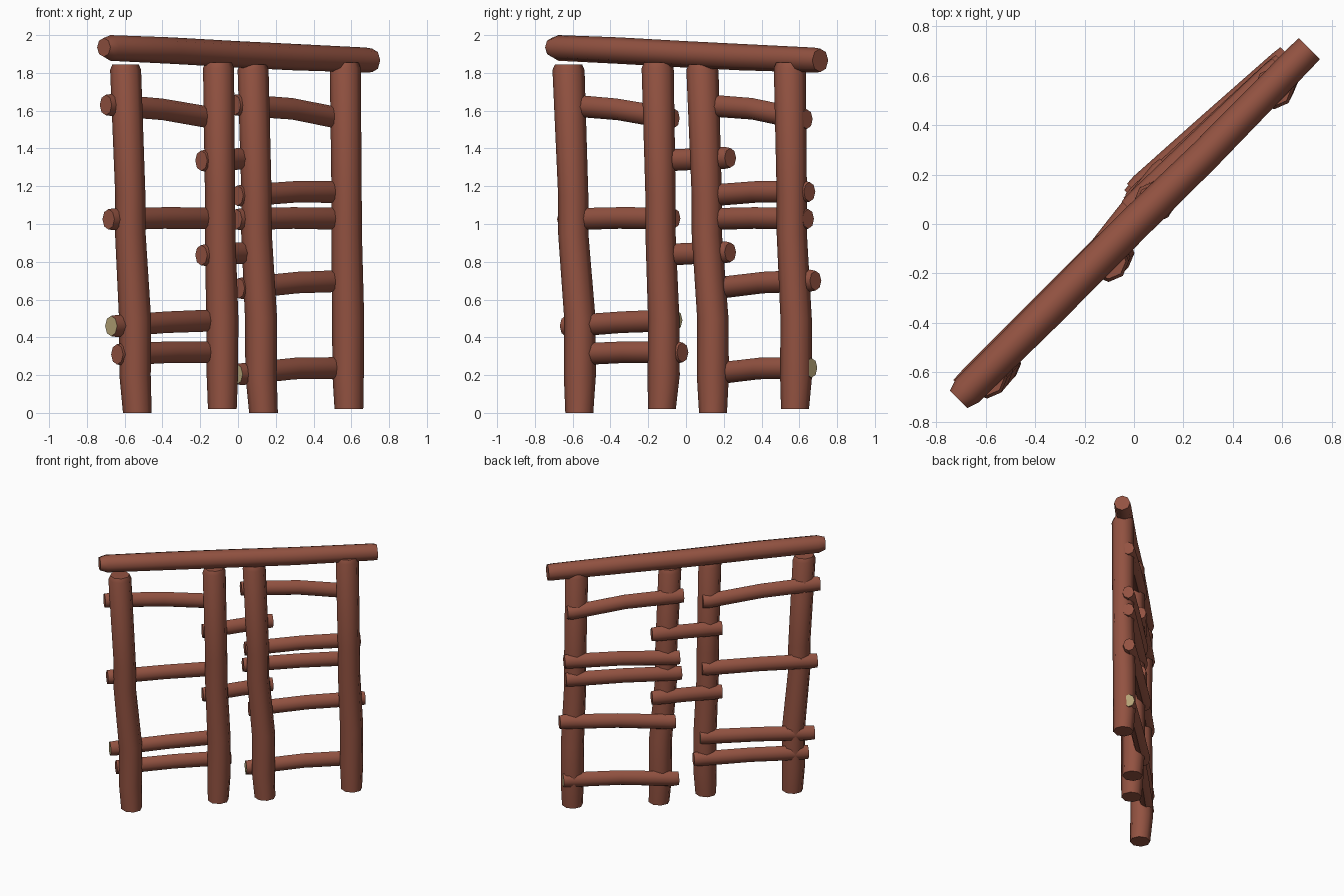
import bpy, bmesh, math
from mathutils import Vector

if "Cube" in bpy.data.objects:
    bpy.data.objects.remove(bpy.data.objects["Cube"])

def mat(name, col):
    m = bpy.data.materials.new(name)
    m.diffuse_color = (*col, 1)
    m.use_nodes = True
    m.node_tree.nodes["Principled BSDF"].inputs["Base Color"].default_value = m.diffuse_color
    return m

BARK = mat("red_brown_wood", (0.29, 0.085, 0.053))
CUT = mat("pale_cut_wood", (0.45, 0.36, 0.18))
U = Vector((1, 1, 0)).normalized()     # along the frame
N = Vector((-1, 1, 0)).normalized()    # towards the back
X, Y, Z = Vector((1, 0, 0)), Vector((0, 1, 0)), Vector((0, 0, 1))

def log(name, stations, a, b, pale=False, sides=8):
    """Loft rings (centre, radius along a, radius along b) into a capped log."""
    bm = bmesh.new()
    rings = []
    for c, ra, rb in stations:
        ring = []
        for i in range(sides):
            t = 2 * math.pi * i / sides
            ring.append(bm.verts.new(c + a * ra * math.cos(t) + b * rb * math.sin(t)))
        rings.append(ring)
    for r, s in zip(rings, rings[1:]):
        for i in range(sides):
            j = (i + 1) % sides
            bm.faces.new((r[i], r[j], s[j], s[i]))
    for ring in (rings[0][::-1], rings[-1]):
        f = bm.faces.new(ring)
        f.material_index = 1 if pale else 0
    bmesh.ops.recalc_face_normals(bm, faces=bm.faces)
    me = bpy.data.meshes.new(name)
    bm.to_mesh(me)
    bm.free()
    me.materials.append(BARK)
    if pale:
        me.materials.append(CUT)
    ob = bpy.data.objects.new(name, me)
    bpy.context.collection.objects.link(ob)
    bpy.ops.object.select_all(action='DESELECT')
    ob.select_set(True)
    bpy.context.view_layer.objects.active = ob
    bpy.ops.object.shade_smooth_by_angle(angle=math.radians(50))
    return ob

# Upright posts: (bottom z, top z, xy at top, middle, low, bottom)
posts = [
    (0.00, 1.845, (-.595, -.622), (-.57, -.597), (-.545, -.562), (-.533, -.565)),
    (0.02, 1.855, (-.103, -.150), (-.095, -.135), (-.083, -.118), (-.083, -.128)),
    (0.00, 1.845, (.080, .087), (.098, .110), (.122, .142), (.135, .143)),
    (0.02, 1.855, (.568, .550), (.575, .560), (.583, .583), (.587, .577)),
]
for k, (z0, z1, top, mid, low, bot) in enumerate(posts):
    def p(xy, z):
        return Vector((xy[0], xy[1], z))
    log(f"post_{k + 1}", [
        (p(bot, z0), .076, .074), (p(low, .2), .083, .085), (p(low, .5), .085, .083),
        (p(mid, .95), .081, .080), (p(mid, 1.15), .080, .080),
        (p(top, z1 - .03), .082, .085), (p(top, z1), .070, .072)], X, Y)

# Lintel across the top
def q(u, n, z):
    return U * u + N * n + Z * z
log("top_beam", [
    (q(-1.005, 0, 1.935), .050, .050), (q(-.955, 0, 1.932), .066, .068),
    (q(-.5, -.002, 1.918), .070, .070), (q(0, 0, 1.898), .070, .070),
    (q(.4, -.006, 1.884), .066, .070), (q(.96, 0, 1.868), .062, .066),
    (q(1.005, 0, 1.866), .060, .062)], N, Z)

# Rungs: start u, end u, back offset at start and end, z at start, middle, end
rungs = {
    "left_rung_1": (-.965, -.115, .025, .025, 1.63, 1.607, 1.56),
    "left_rung_2": (-.945, -.110, .025, .025, 1.025, 1.032, 1.03),
    "left_rung_3": (-.925, -.095, .025, .025, .46, .48, .49),
    "left_rung_4": (-.880, -.050, .025, .025, .31, .322, .32),
    "right_rung_1": (.030, .870, .055, .035, 1.63, 1.61, 1.555),
    "right_rung_2": (.060, .890, .065, .035, 1.15, 1.17, 1.17),
    "right_rung_3": (.045, .880, .060, .035, 1.025, 1.032, 1.027),
    "right_rung_4": (.095, .926, .090, .044, .66, .69, .70),
    "right_rung_5": (.070, .900, .080, .040, .205, .235, .238),
    "joining_rung_1": (-.255, .262, .020, .070, 1.335, 1.343, 1.35),
    "joining_rung_2": (-.255, .262, .020, .070, .835, .844, .85),
}
for name, (u0, u1, n0, n1, za, zm, zb) in rungs.items():
    um, nm = (u0 + u1) / 2, (n0 + n1) / 2
    log(name, [
        (q(u0, n0, za), .045, .054), (q(u0 + .04, n0, za), .048, .058),
        (q(um, nm, zm), .049, .057),
        (q(u1 - .04, n1, zb), .048, .058), (q(u1, n1, zb), .043, .052)],
        N, Z, pale=name in ("left_rung_3", "right_rung_5"))
